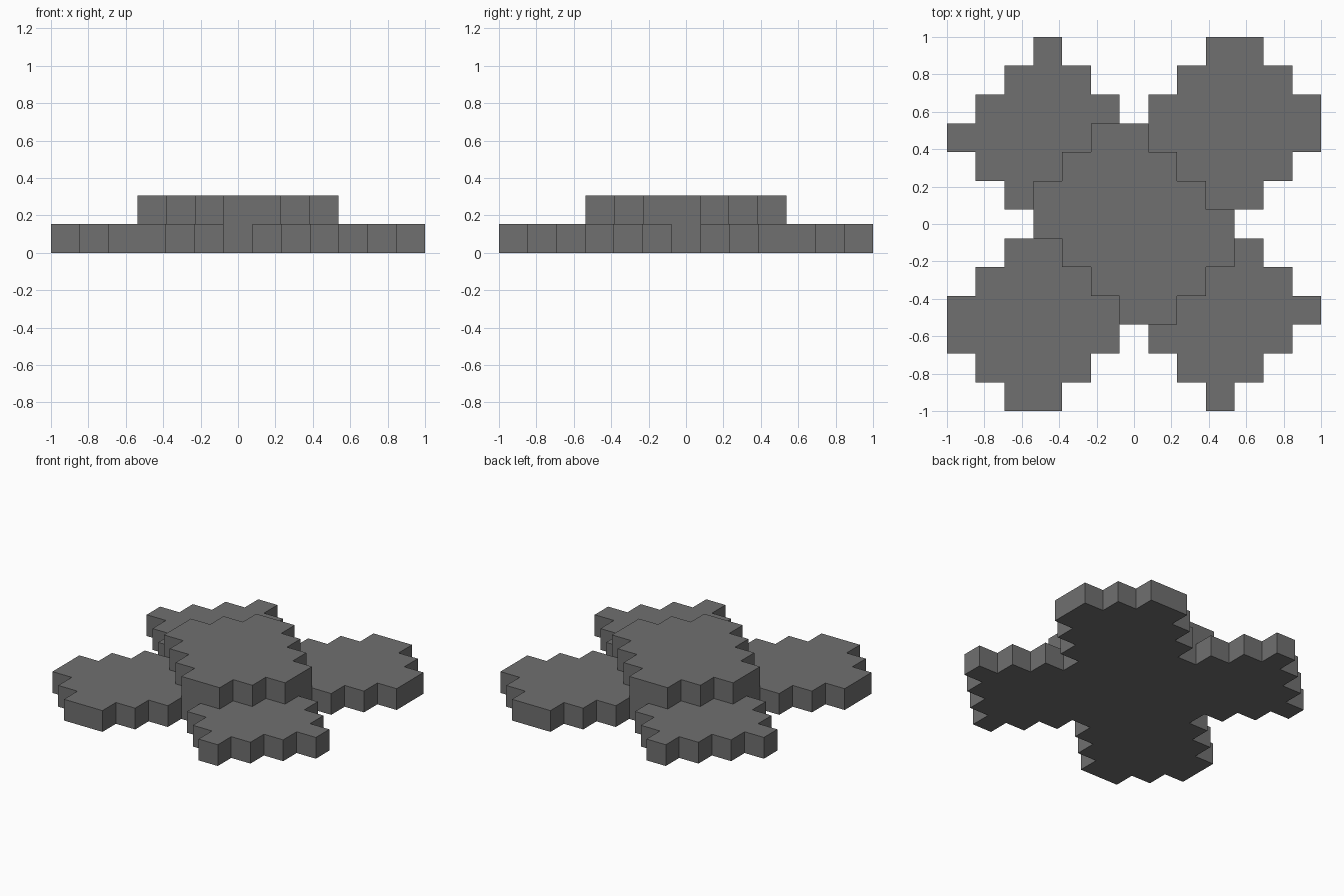
import bpy
import bmesh

cube = bpy.data.objects.get("Cube")
if cube:
    bpy.data.objects.remove(cube, do_unlink=True)

U = 2 / 13  # size of one grid cell

grey = bpy.data.materials.new("dark grey")
grey.use_nodes = True
GREY = (0.16, 0.16, 0.16, 1)
grey.diffuse_color = GREY
grey.node_tree.nodes["Principled BSDF"].inputs["Base Color"].default_value = GREY


def stepped_slab(name, first_row, spans, height, turned=False):
    """Extrude a stepped outline; spans are (first, last) cells per row, from low to high y."""
    right, left = [], []
    for i, (a, b) in enumerate(spans):
        for y in (first_row + i - 0.5, first_row + i + 0.5):
            right.append((b + 0.5, y))
            left.append((a - 0.5, y))
    loop = list(dict.fromkeys(right + left[::-1]))
    # drop points in the middle of a straight edge
    n = len(loop)
    loop = [p for i, p in enumerate(loop)
            if not any(loop[i - 1][k] == p[k] == loop[(i + 1) % n][k] for k in (0, 1))]
    s = -U if turned else U
    bm = bmesh.new()
    base = bm.faces.new([bm.verts.new((x * s, y * s, 0)) for x, y in loop])
    top = bmesh.ops.extrude_face_region(bm, geom=[base], use_keep_orig=True)["geom"]
    bmesh.ops.translate(bm, vec=(0, 0, height * U),
                        verts=[g for g in top if isinstance(g, bmesh.types.BMVert)])
    bmesh.ops.recalc_face_normals(bm, faces=bm.faces)
    mesh = bpy.data.meshes.new(name)
    bm.to_mesh(mesh)
    bm.free()
    mesh.materials.append(grey)
    obj = bpy.data.objects.new(name, mesh)
    bpy.context.collection.objects.link(obj)
    return obj


# raised middle, two cells high
stepped_slab("centre_block", -3,
             [(0, 1), (-1, 2), (-2, 3), (-3, 3), (-3, 2), (-2, 1), (-1, 0)], 2)

# four low lobes, opposite ones are half-turn copies
wide = [(3, 4), (2, 5), (1, 6), (1, 6), (2, 5), (3, 4)]
narrow = [(-4, -4), (-5, -3), (-6, -2), (-5, -1), (-4, -2), (-3, -3)]
stepped_slab("back_left_lobe", 1, wide, 1)
stepped_slab("front_right_lobe", 1, wide, 1, turned=True)
stepped_slab("back_right_lobe", 1, narrow, 1)
stepped_slab("front_left_lobe", 1, narrow, 1, turned=True)
